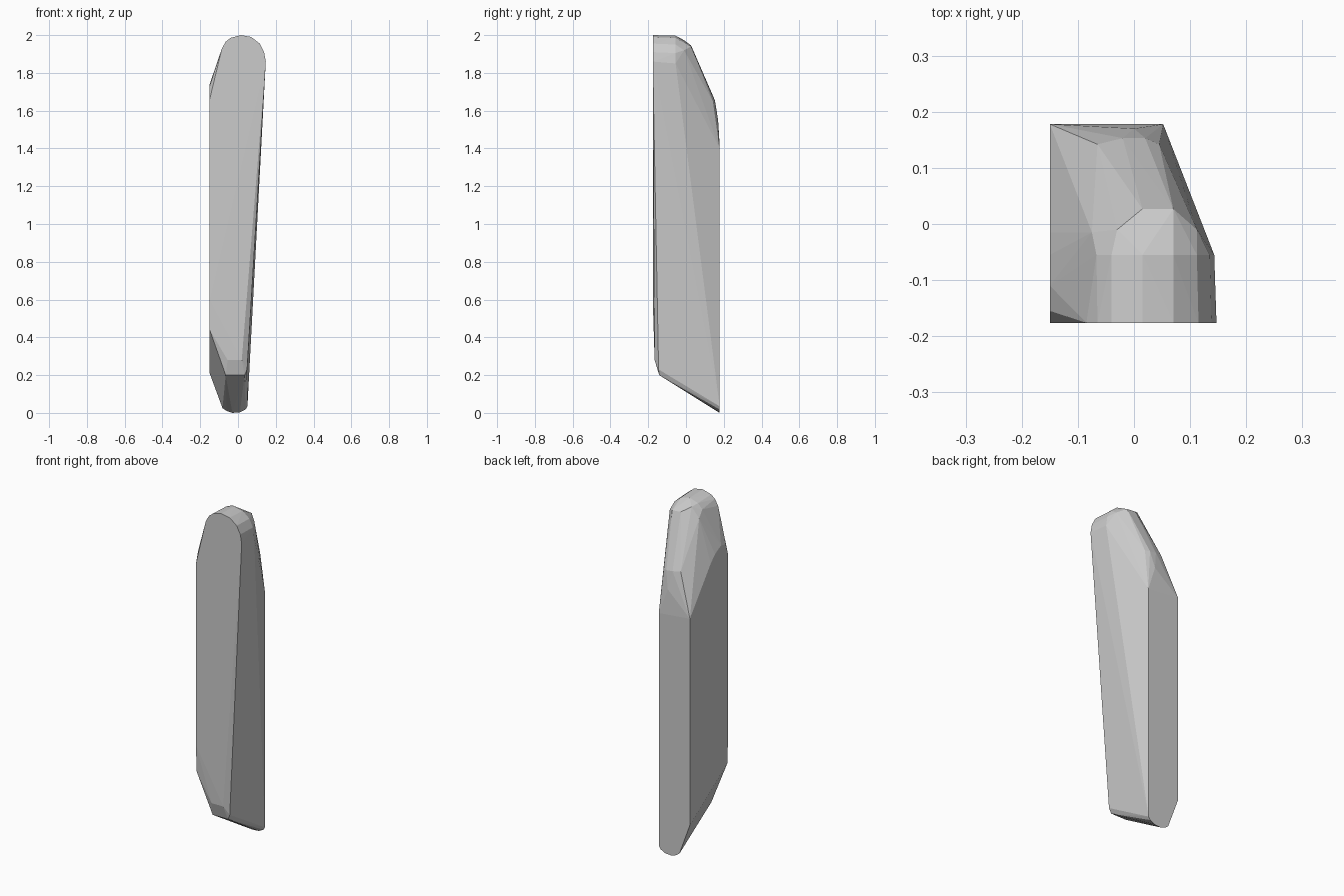
import bpy, bmesh

# Rings of the slab: (depth y, [(x, z), ...])
front_top = [(-0.15, 1.66), (-0.085, 1.93), (-0.065, 1.965), (-0.04, 1.985),
             (0.015, 2.0), (0.07, 1.99), (0.115, 1.955), (0.138, 1.91), (0.147, 1.86)]
crown = [(-0.067, 1.95), (-0.04, 1.98), (0.015, 1.997), (0.07, 1.985),
         (0.112, 1.95), (0.135, 1.905), (0.143, 1.85)]
back_bottom = [(-0.15, 0.21), (-0.082, 0.025), (-0.06, 0.01), (-0.03, 0.0),
               (0.01, 0.003), (0.04, 0.018), (0.05, 0.035)]

points = [(x, -0.176, z) for x, z in front_top]
points += [(x, -0.055, z) for x, z in crown]
points += [(x, 0.178, z) for x, z in back_bottom]

# Rounded rear of the crown
points += [(-0.075, -0.015, 1.915), (-0.03, -0.01, 1.973), (0.015, 0.027, 1.945),
           (0.07, 0.027, 1.94), (0.112, -0.01, 1.92)]
# Left shoulder
points += [(-0.15, -0.155, 1.73), (-0.15, -0.11, 1.74), (-0.15, -0.055, 1.71),
           (-0.15, -0.015, 1.67)]
# Back shoulder and top of the flat back
points += [(-0.065, 0.142, 1.66), (-0.02, 0.153, 1.655), (0.02, 0.153, 1.65),
           (0.045, 0.142, 1.65), (-0.15, 0.178, 1.42), (0.052, 0.178, 1.40),
           (0.0, 0.17, 1.55)]
# Front toe above the slanted underside
points += [(-0.15, -0.176, 0.6), (-0.15, -0.168, 0.44), (-0.065, -0.142, 0.2),
           (-0.055, -0.166, 0.28), (0.02, -0.166, 0.28), (0.035, -0.142, 0.2),
           (0.048, -0.145, 0.23)]

# Close the stone as a faceted convex body
bm = bmesh.new()
for p in points:
    bm.verts.new(p)
hull = bmesh.ops.convex_hull(bm, input=bm.verts[:])
loose = {g for g in hull["geom_interior"] + hull["geom_unused"]
         if isinstance(g, bmesh.types.BMVert)}
bmesh.ops.delete(bm, geom=list(loose), context='VERTS')
bmesh.ops.dissolve_limit(bm, angle_limit=0.01, verts=bm.verts[:], edges=bm.edges[:])
bmesh.ops.recalc_face_normals(bm, faces=bm.faces[:])

mesh = bpy.data.meshes.new("standing_stone")
bm.to_mesh(mesh)
bm.free()
stone = bpy.data.objects.new("standing_stone", mesh)
bpy.context.collection.objects.link(stone)

# Plain grey stone
grey = bpy.data.materials.new("stone grey")
grey.diffuse_color = (0.6, 0.6, 0.6, 1)
mesh.materials.append(grey)
